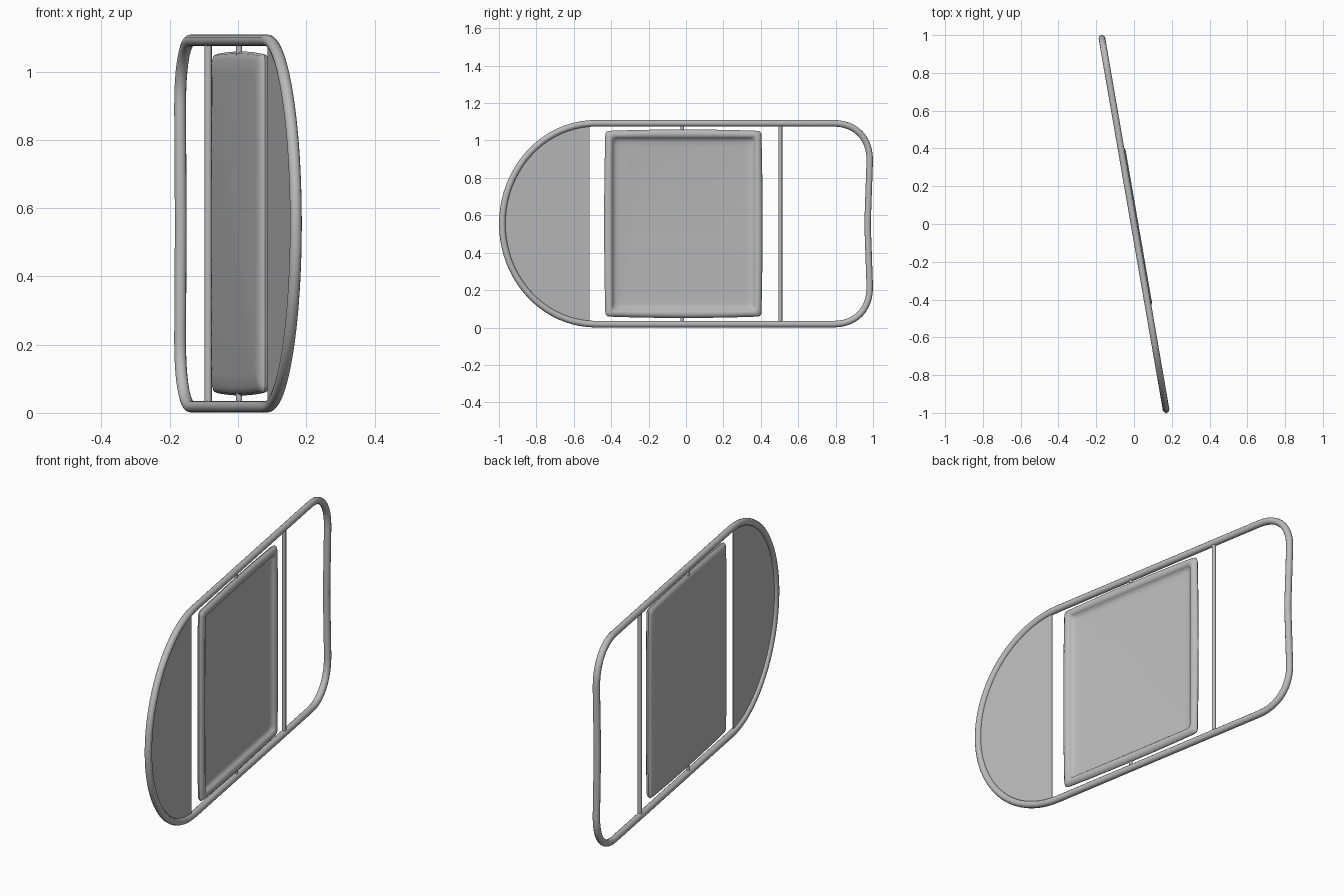
import bpy, bmesh, math

if "Cube" in bpy.data.objects:
    bpy.data.objects.remove(bpy.data.objects["Cube"])

TURN = math.radians(9.8)   # whole assembly is turned about z
MID = 0.555                # centre height
R = 0.0175                 # frame tube radius
END, HALF = 0.997, 0.537   # half length and half height of the frame centreline
NOSE = -0.49               # start of the round end

grey = bpy.data.materials.new("metal_grey")
grey.diffuse_color = (0.5, 0.5, 0.5, 1)
grey.use_nodes = True
grey.node_tree.nodes["Principled BSDF"].inputs["Base Color"].default_value = grey.diffuse_color


def finish(name, bm, smooth=True):
    bmesh.ops.recalc_face_normals(bm, faces=bm.faces)
    me = bpy.data.meshes.new(name)
    bm.to_mesh(me)
    bm.free()
    me.materials.append(grey)
    ob = bpy.data.objects.new(name, me)
    bpy.context.collection.objects.link(ob)
    ob.rotation_euler.z = TURN
    if smooth:
        bpy.context.view_layer.objects.active = ob
        ob.select_set(True)
        bpy.ops.object.shade_smooth_by_angle(angle=math.radians(50))
        ob.select_set(False)
    return ob


def tube(name, pts, radius, cyclic=False):
    cu = bpy.data.curves.new(name, 'CURVE')
    cu.dimensions = '3D'
    cu.bevel_depth = radius
    cu.bevel_resolution = 4
    cu.use_fill_caps = True
    sp = cu.splines.new('POLY')
    sp.points.add(len(pts) - 1)
    for p, (y, z) in zip(sp.points, pts):
        p.co = (0, y, z, 1)
    sp.use_cyclic_u = cyclic
    sp.use_smooth = True
    cu.materials.append(grey)
    ob = bpy.data.objects.new(name, cu)
    bpy.context.collection.objects.link(ob)
    ob.rotation_euler.z = TURN


def arc(cy, cz, ry, rz, a0, a1, n, power=1.0):
    out = []
    for i in range(n + 1):
        a = math.radians(a0 + (a1 - a0) * i / n)
        c, s = math.cos(a), math.sin(a)
        out.append((cy + ry * math.copysign(abs(c) ** power, c),
                    cz + rz * math.copysign(abs(s) ** power, s)))
    return out


# Tubular frame: half-round end, straight rails, rounded square end
nose = arc(NOSE, MID, END + NOSE, HALF, 90, 270, 40)
corner = 0.2
low = arc(END - corner, MID - HALF + corner, corner, corner, -90, 0, 12, 0.9)
high = arc(END - corner, MID + HALF - corner, corner, corner, 0, 90, 12, 0.9)
tube("frame", nose + low + [(END - 0.012, MID)] + high, R, True)

# Cross bar and the two pivot pins
tube("cross_bar", [(0.512, 0.02), (0.512, 2 * MID - 0.02)], 0.0105)
for name, s in (("lower_pin", -1), ("upper_pin", 1)):
    tube(name, [(-0.02, MID + s * 0.48), (-0.02, MID + s * HALF)], 0.009)

# Thin plate filling the round end
bm = bmesh.new()
edge = -0.523
outline = [p for p in nose if p[0] < edge]
outline = [(edge, MID + HALF)] + outline + [(edge, MID - HALF)]
face = bm.faces.new([bm.verts.new((-0.002, y, z)) for y, z in outline])
ext = bmesh.ops.extrude_face_region(bm, geom=[face])
for v in ext["geom"]:
    if isinstance(v, bmesh.types.BMVert):
        v.co.x = 0.002
finish("end_plate", bm, smooth=False)

# Swivelling panel: slightly bowed slab with a raised rim and dished front
W, H, CY = 0.430, 0.504, -0.015


def ring(bm, inset, x, rad, bow):
    w, h = W - inset, H - inset
    pts = []
    for sy, sz, a in ((1, 1, 0), (-1, 1, 90), (-1, -1, 180), (1, -1, 270)):
        pts += arc(sy * (w - rad), sz * (h - rad), rad, rad, a, a + 90, 5)
        ny, nz = ((-sy, sz) if a in (0, 180) else (sy, -sz))
        # points along the next side
        p, q = pts[-1], (ny * (w - rad) if a in (0, 180) else sy * w,
                         sz * h if a in (0, 180) else nz * (h - rad))
        pts += [(p[0] + (q[0] - p[0]) * t / 8, p[1] + (q[1] - p[1]) * t / 8)
                for t in range(1, 8)]
    return [bm.verts.new((x, CY + y * (1 - bow * (z / h) ** 2),
                          MID + z * (1 - bow * (y / w) ** 2))) for y, z in pts]


bm = bmesh.new()
# inset, depth, corner radius, bow : from the back centre round to the front dish
section = [(0.060, -0.016, 0.03, 0.0), (0.022, -0.013, 0.025, 0.01),
           (0.006, -0.006, 0.022, 0.014), (0.0, 0.004, 0.02, 0.016),
           (0.004, 0.014, 0.02, 0.016), (0.014, 0.021, 0.02, 0.014),
           (0.026, 0.023, 0.02, 0.01), (0.038, 0.020, 0.02, 0.006),
           (0.046, 0.012, 0.02, 0.0), (0.050, 0.004, 0.02, 0.0),
           (0.068, -0.001, 0.03, -0.004), (0.095, -0.003, 0.04, -0.012)]
rings = [ring(bm, *s) for s in section]
n = len(rings[0])
for a, b in zip(rings, rings[1:]):
    for i in range(n):
        j = (i + 1) % n
        bm.faces.new((a[i], a[j], b[j], b[i]))
bm.faces.new(rings[0])
bm.faces.new(rings[-1])
finish("swivel_panel", bm)
